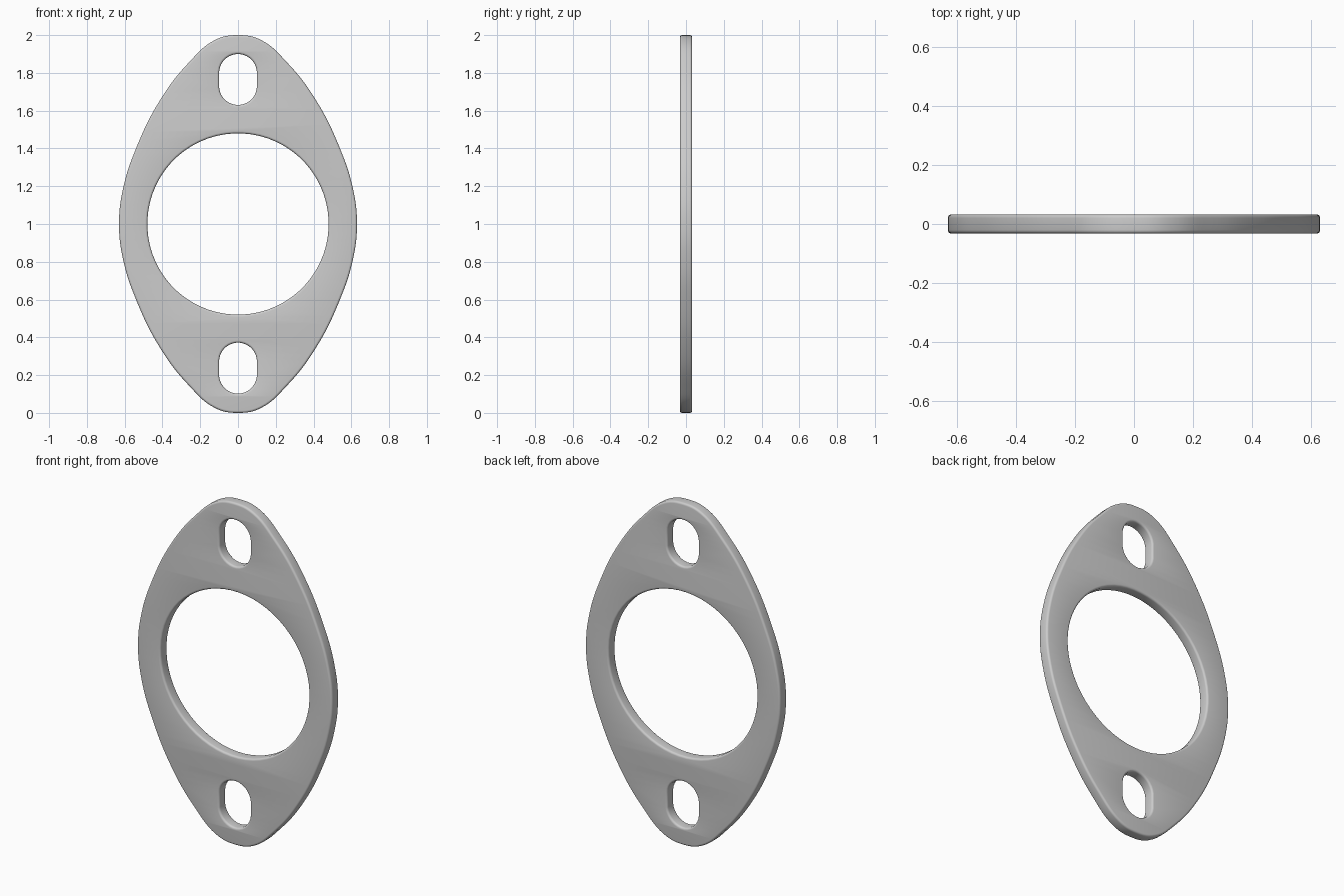
import bpy
import math

if "Cube" in bpy.data.objects:
    bpy.data.objects.remove(bpy.data.objects["Cube"])

BEVEL = 0.012
HALF_THICK = 0.0325


def add_loop(curve, points, smooth):
    # closed loop: smooth bezier through points, or straight segments
    if smooth:
        s = curve.splines.new('BEZIER')
        s.bezier_points.add(len(points) - 1)
        for bp, (x, z) in zip(s.bezier_points, points):
            bp.co = (x, z, 0)
            bp.handle_left_type = bp.handle_right_type = 'AUTO'
        s.resolution_u = 6
    else:
        s = curve.splines.new('POLY')
        s.points.add(len(points) - 1)
        for p, (x, z) in zip(s.points, points):
            p.co = (x, z, 0, 1)
    s.use_cyclic_u = True


def slot(cz, r, straight, n):
    # circle stretched into a vertical slot
    pts = []
    for i in range(n):
        a = 2 * math.pi * (i + 0.5) / n
        dz = straight if math.sin(a) > 0 else -straight
        pts.append((r * math.cos(a), cz + r * math.sin(a) + dz))
    return pts


curve = bpy.data.curves.new("flange_profile", 'CURVE')
curve.dimensions = '2D'
curve.fill_mode = 'BOTH'
curve.extrude = HALF_THICK - BEVEL
curve.bevel_depth = BEVEL
curve.bevel_resolution = 3
curve.offset = -BEVEL

# outer diamond outline, one quadrant mirrored four ways (heights from centre)
q = [(0.12, 0.975), (0.26, 0.855), (0.41, 0.66), (0.54, 0.40), (0.608, 0.19)]
right = q + [(0.63, 0)] + [(x, -z) for x, z in reversed(q)]
outline = [(0, 1)] + right + [(0, -1)] + [(-x, z) for x, z in reversed(right)]
add_loop(curve, [(x, z + 1) for x, z in outline], True)

# central bore and two bolt slots
add_loop(curve, slot(1.0, 0.48, 0, 64), False)
for cz in (1.765, 0.237):
    add_loop(curve, slot(cz, 0.1, 0.035, 32), False)

# turn the profile into an upright mesh plate
tmp = bpy.data.objects.new("flange_profile", curve)
bpy.context.collection.objects.link(tmp)
dg = bpy.context.evaluated_depsgraph_get()
mesh = bpy.data.meshes.new_from_object(tmp.evaluated_get(dg))
bpy.data.objects.remove(tmp)

plate = bpy.data.objects.new("flange_plate", mesh)
bpy.context.collection.objects.link(plate)
plate.rotation_euler = (math.pi / 2, 0, 0)
weld = plate.modifiers.new("weld", 'WELD')
weld.merge_threshold = 0.0005

bpy.context.view_layer.objects.active = plate
plate.select_set(True)
bpy.ops.object.modifier_apply(modifier="weld")
bpy.ops.object.shade_smooth_by_angle(angle=math.radians(35))
